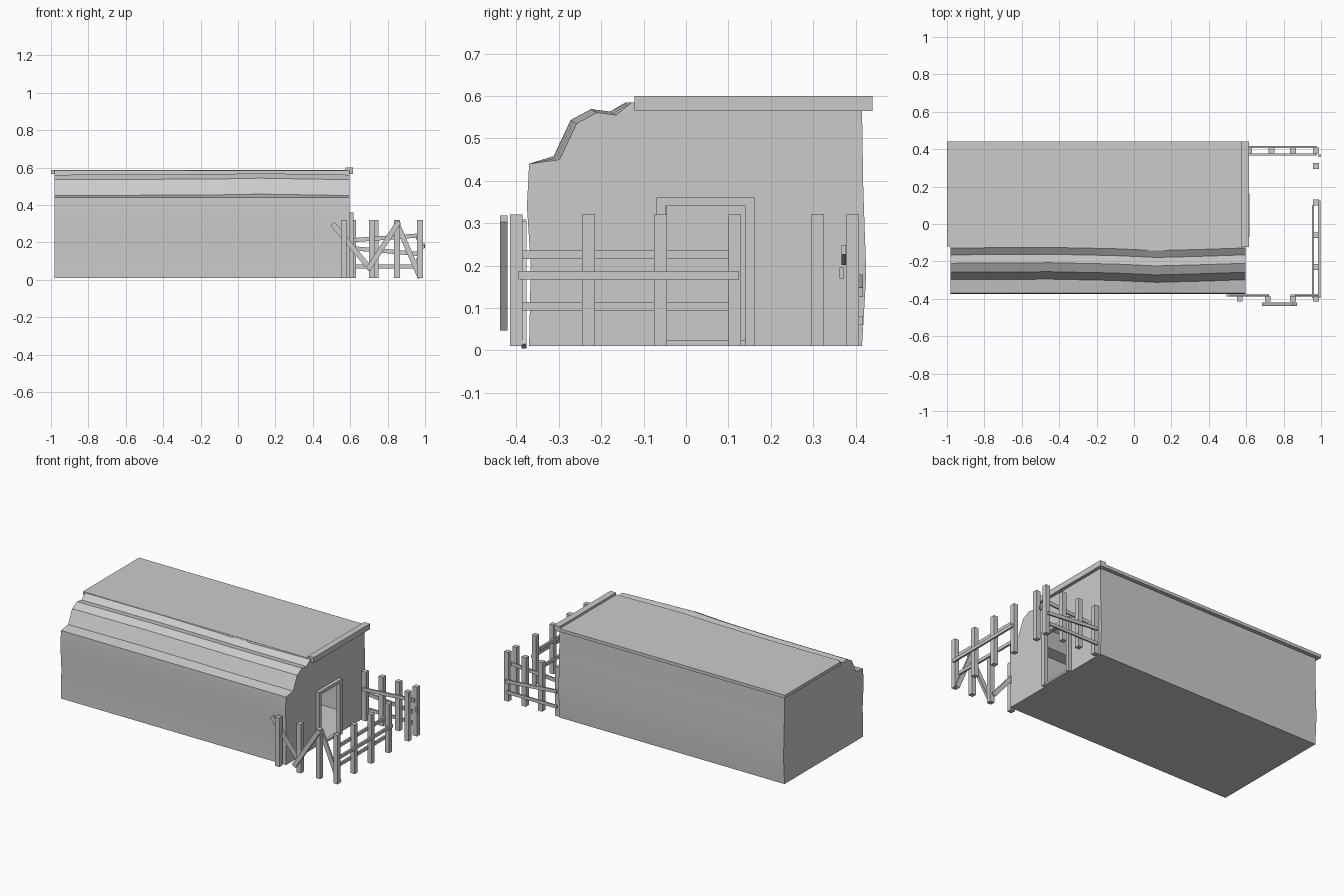
import bpy, bmesh
from mathutils import Vector, Matrix

if "Cube" in bpy.data.objects:
    bpy.data.objects.remove(bpy.data.objects["Cube"])


def add_object(name, bm):
    me = bpy.data.meshes.new(name)
    bmesh.ops.recalc_face_normals(bm, faces=bm.faces)
    bm.to_mesh(me)
    bm.free()
    ob = bpy.data.objects.new(name, me)
    bpy.context.collection.objects.link(ob)
    return ob


def box(name, lo, hi):
    lo, hi = Vector(lo), Vector(hi)
    bm = bmesh.new()
    bmesh.ops.create_cube(bm, size=1, matrix=Matrix.Translation((lo + hi) / 2)
                          @ Matrix.Diagonal((*(hi - lo), 1)))
    return add_object(name, bm)


def beam(name, a, b, width, height):
    a, b = Vector(a), Vector(b)
    d = b - a
    bm = bmesh.new()
    bmesh.ops.create_cube(bm, size=1, matrix=Matrix.Translation((a + b) / 2)
                          @ d.to_track_quat('X', 'Z').to_matrix().to_4x4()
                          @ Matrix.Diagonal((d.length, width, height, 1)))
    return add_object(name, bm)


def post(name, x, y, top=0.32):
    return box(name, (x - .015, y - .015, .01), (x + .015, y + .015, top))


# Hollow shell: wavy rolled-up canvas on the front side, doorway in the +x end
profile = [(-.37, .01), (-.366, .2), (-.375, .34), (-.37, .44), (-.298, .45),
           (-.258, .535), (-.21, .561), (-.165, .555), (-.128, .585),
           (.415, .57), (.418, .38), (.425, .18), (.415, .01)]
waves = [(-.98, .0, .0), (-.45, .003, .002), (-.1, -.004, .004),
         (.12, -.014, .008), (.35, -.008, .004), (.595, 0, 0)]
bm = bmesh.new()
rings = []
for x, dy, dz in waves:
    rings.append([bm.verts.new((x, y + (dy if 4 <= i <= 8 else 0),
                                z + (dz if 4 <= i <= 7 else 0)))
                  for i, (y, z) in enumerate(profile)])
for r, s in zip(rings, rings[1:]):
    for i in range(len(r)):
        j = (i + 1) % len(r)
        bm.faces.new((r[i], r[j], s[j], s[i])).smooth = True
bm.faces.new(rings[0])
door = [bm.verts.new((.595, y, z)) for y, z in
        ((.14, .01), (.14, .34), (-.045, .34), (-.045, .01))]
bm.faces.new(rings[-1] + door)
shell = add_object("shell", bm)
bpy.context.view_layer.objects.active = shell
shell.select_set(True)
bpy.ops.object.shade_smooth_by_angle(angle=.5)

# Roof and its end trim
box("roof_panel", (-1, -.12, .566), (.58, .44, .586))
box("roof_end_trim", (.575, -.122, .565), (.615, .44, .6))

# Door frame
for y in (-.07, .14):
    box("door_jamb", (.59, y, .01), (.617, y + .022, .34))
box("door_lintel", (.59, -.07, .34), (.617, .162, .36))
box("door_sill", (.59, -.048, .01), (.61, .14, .023))

# End fence, with a gap for the gate
for y in (-.4, -.23, -.06, .115, .31):
    post("end_fence_post", .973, y)
beam("end_outer_rail", (.991, -.395, .177), (.991, .125, .177), .012, .02)
for z in (.225, .104):
    beam("end_inner_rail", (.957, -.395, z), (.957, .1, z), .012, .02)

# Back fence
for x in (.615, .735, .85, .973):
    post("back_fence_post", x, .393)
beam("back_inner_rail", (.615, .372, .212), (.975, .372, .237), .01, .022)
beam("back_upper_rail", (.615, .412, .168), (.975, .412, .137), .01, .022)
beam("back_lower_rail", (.615, .412, .071), (.965, .412, .071), .01, .02)
box("gate_latch", (.985, .362, .17), (1, .372, .195))

# Broken front fence with fallen diagonal rails
for x in (.565, .715, .85, .973):
    post("front_fence_post", x, -.4)
beam("fallen_rail_left", (.505, -.382, .3), (.71, -.382, .055), .012, .028)
beam("fallen_rail_middle", (.695, -.43, .055), (.86, -.43, .31), .018, .028)
beam("fallen_rail_right", (.85, -.382, .3), (.975, -.382, .01), .012, .028)
